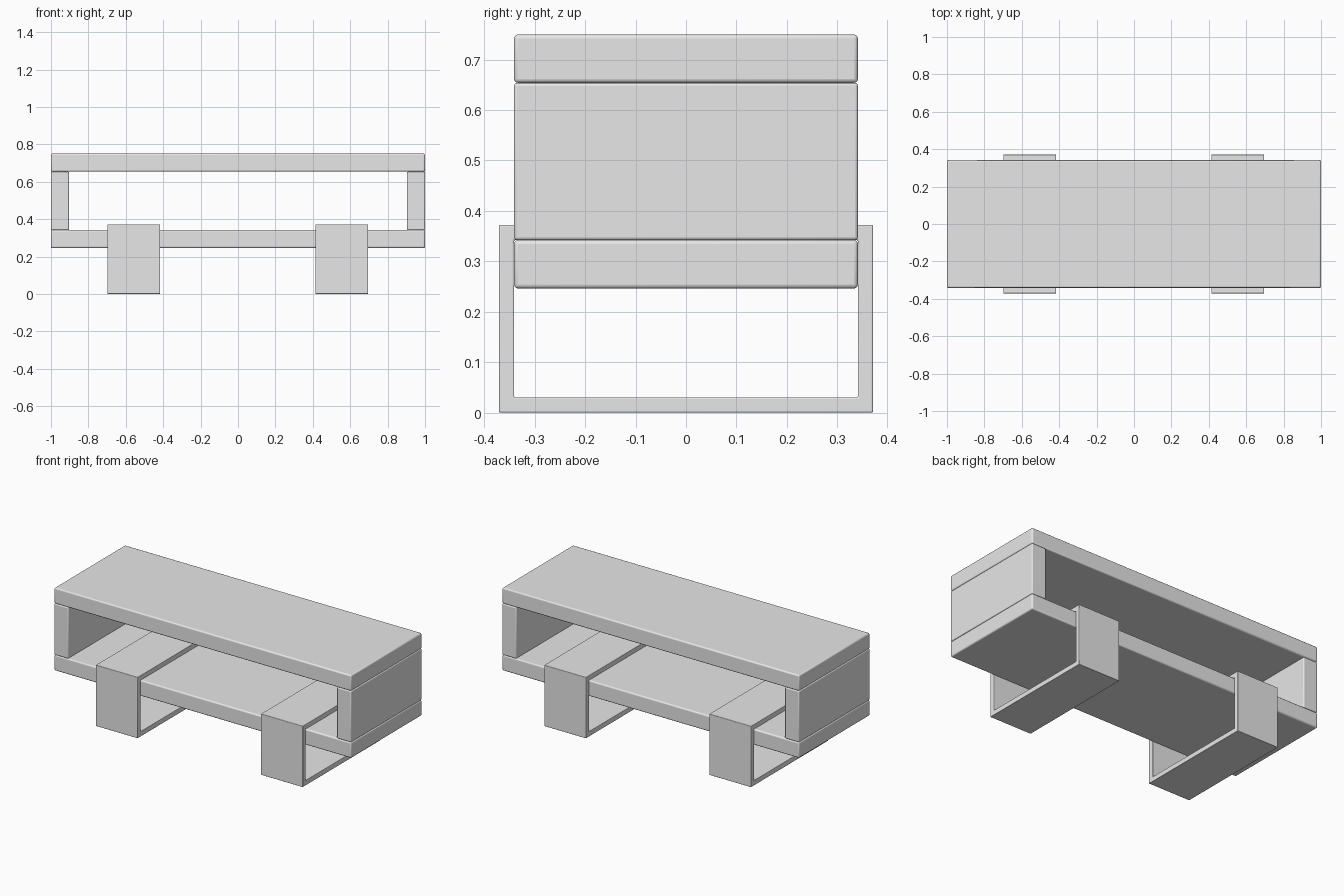
import bpy, bmesh

if "Cube" in bpy.data.objects:
    bpy.data.objects.remove(bpy.data.objects["Cube"])

grey = bpy.data.materials.new("light grey")
grey.diffuse_color = (0.8, 0.8, 0.8, 1)
grey.use_nodes = True
grey.node_tree.nodes["Principled BSDF"].inputs["Base Color"].default_value = grey.diffuse_color


def finish(name, bm, bevel):
    bmesh.ops.recalc_face_normals(bm, faces=bm.faces)
    me = bpy.data.meshes.new(name)
    bm.to_mesh(me)
    bm.free()
    me.materials.append(grey)
    ob = bpy.data.objects.new(name, me)
    bpy.context.collection.objects.link(ob)
    mod = ob.modifiers.new("soft edges", 'BEVEL')
    mod.width = bevel
    mod.segments = 3
    bpy.ops.object.select_all(action='DESELECT')
    ob.select_set(True)
    bpy.context.view_layer.objects.active = ob
    bpy.ops.object.shade_smooth_by_angle()
    return ob


def box(name, lo, hi, bevel):
    bm = bmesh.new()
    bmesh.ops.create_cube(bm, size=1)
    for v in bm.verts:
        v.co = [(a + b) / 2 + c * (b - a) for a, b, c in zip(lo, hi, v.co)]
    return finish(name, bm, bevel)


def loop_leg(name, x0, x1, half_y, top, t):
    # closed rectangular band in the YZ plane, extruded along X
    bm = bmesh.new()

    def ring(x, inset):
        y, z0, z1 = half_y - inset, inset, top - inset
        return [bm.verts.new((x, *p)) for p in ((-y, z0), (y, z0), (y, z1), (-y, z1))]

    rings = [ring(x0, 0), ring(x1, 0), ring(x1, t), ring(x0, t)]
    for a, b in zip(rings, rings[1:] + rings[:1]):
        for i in range(4):
            j = (i + 1) % 4
            bm.faces.new((a[i], a[j], b[j], b[i]))
    return finish(name, bm, 0.003)


# top board and lower shelf
box("top_board", (-1, -0.341, 0.654), (1, 0.341, 0.75), 0.008)
box("lower_shelf", (-1, -0.341, 0.246), (1, 0.341, 0.342), 0.008)

# upright end panels
for side, x0, x1 in (("left", -1, -0.904), ("right", 0.904, 1)):
    box(side + "_end_panel", (x0, -0.341, 0.342), (x1, 0.341, 0.654), 0.006)

# band legs wrapping around the lower shelf
for side, x0 in (("left", -0.698), ("right", 0.414)):
    loop_leg(side + "_band_leg", x0, x0 + 0.282, 0.371, 0.372, 0.03)
